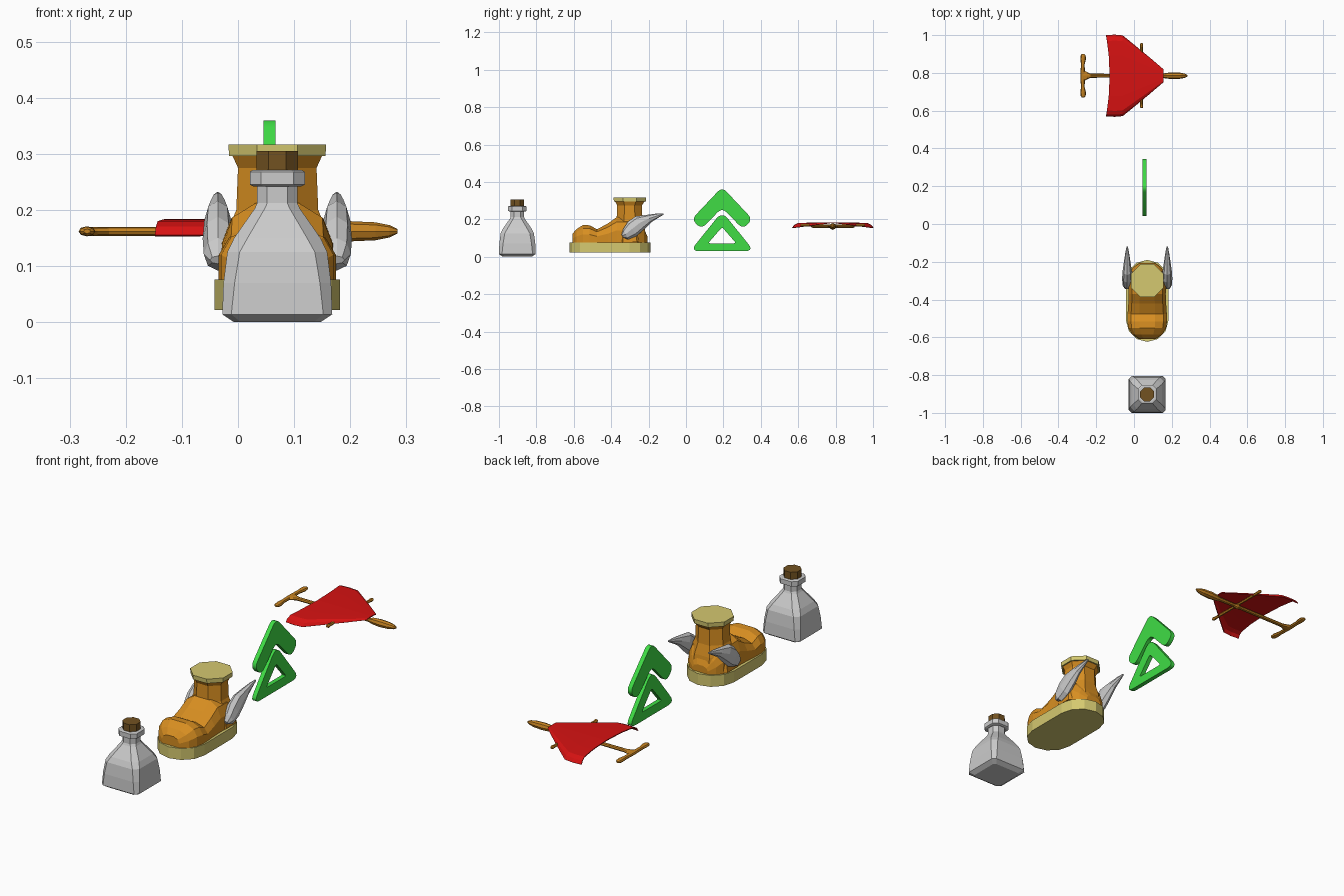
import bpy, bmesh
from math import sin, cos, pi
from mathutils import Vector

if "Cube" in bpy.data.objects:
    bpy.data.objects.remove(bpy.data.objects["Cube"])

def material(name, rgb):
    m = bpy.data.materials.new(name)
    m.diffuse_color = (*rgb, 1)
    m.use_nodes = True
    m.node_tree.nodes["Principled BSDF"].inputs["Base Color"].default_value = m.diffuse_color
    return m

LEATHER = material("orange_leather", (0.68, 0.27, 0.015))
TRIM = material("pale_trim", (0.66, 0.58, 0.16))
CORK = material("cork", (0.17, 0.085, 0.015))
GREEN = material("green", (0.05, 0.72, 0.06))
RED = material("red_cloth", (0.68, 0.006, 0.006))
WOOD = material("wood", (0.55, 0.22, 0.015))

def finish(name, bm, mat=None):
    bmesh.ops.recalc_face_normals(bm, faces=bm.faces)
    me = bpy.data.meshes.new(name)
    bm.to_mesh(me)
    bm.free()
    ob = bpy.data.objects.new(name, me)
    bpy.context.collection.objects.link(ob)
    if mat:
        me.materials.append(mat)
    return ob

def loft(name, rings, mat=None):
    """Skin equal-length closed rings and cap both ends."""
    bm = bmesh.new()
    vs = [[bm.verts.new(p) for p in r] for r in rings]
    n = len(vs[0])
    for a, b in zip(vs, vs[1:]):
        for i in range(n):
            j = (i + 1) % n
            bm.faces.new((a[i], a[j], b[j], b[i]))
    bm.faces.new(vs[0])
    bm.faces.new(vs[-1])
    return finish(name, bm, mat)

def square(cx, cy, z, h, c):
    """Square ring with chamfered corners."""
    k = h - c
    return [Vector((cx + x, cy + y, z)) for x, y in
            ((h, -k), (h, k), (k, h), (-k, h), (-h, k), (-h, -k), (-k, -h), (k, -h))]

def oval(cx, cy, z, rx, ry, n=8):
    """Flat-sided oval ring, scaled so the flats reach the radii."""
    s = 1 / cos(pi / n)
    return [Vector((cx + s * rx * cos((2 * i + 1) * pi / n),
                    cy + s * ry * sin((2 * i + 1) * pi / n), z)) for i in range(n)]

def rod(name, axis, stations, mat, n=8):
    """Round bar along x or y; stations are (x, y, z, horizontal r, vertical r)."""
    rings = []
    for x, y, z, rh, rv in stations:
        ring = []
        for i in range(n):
            a = 2 * pi * i / n
            h, v = rh * cos(a), rv * sin(a)
            ring.append((x, y + h, z + v) if axis == 'x' else (x + h, y, z + v))
        rings.append(ring)
    return loft(name, rings, mat)

CX = 0.07

# Bottle: chamfered square body, neck, lip and cork
BY = -0.902
loft("bottle_body", [square(CX, BY, z, h, c) for z, h, c in
     ((0, .077, .012), (.014, .098, .016), (.07, .096, .02), (.125, .089, .022), (.15, .077, .024),
      (.203, .040, .018), (.212, .036, .018), (.25, .036, .018))])
loft("bottle_lip", [square(CX, BY, z, h, .02) for z, h in
     ((.242, .043), (.245, .049), (.268, .049), (.271, .044))])
loft("cork", [oval(CX, BY, z, r, r) for z, r in ((.25, .037), (.305, .037))], CORK)

# Boot sole: stadium outline
def stadium(z, r, half, cy):
    return [Vector((CX + r * cos(a), cy + s * half + r * sin(a), z))
            for s, start in ((1, 0), (-1, pi)) for a in (start + i * pi / 6 for i in range(7))]
loft("boot_sole", [stadium(z, .112, .105, -.407) for z in (.022, .076)], TRIM)

# Boot foot: arched sections from toe to heel (y, half width, height)
foot = []
for y, w, h in ((-.608, .045, .122), (-.585, .08, .148), (-.55, .1, .17), (-.515, .105, .168),
                (-.476, .104, .147), (-.42, .1, .176), (-.37, .098, .212), (-.3, .1, .21),
                (-.25, .09, .19), (-.225, .07, .15), (-.207, .04, .11)):
    d = h - .07
    foot.append([(CX + w * x, y, .07 + d * z) for x, z in
                 ((-1, 0), (-1, .5), (-.82, .82), (-.4, 1), (.4, 1), (.82, .82), (1, .5), (1, 0))])
loft("boot_foot", foot, LEATHER)

# Boot shaft and collar
loft("boot_shaft", [oval(CX, y, z, rx, ry) for z, y, rx, ry in
     ((.08, -.30, .105, .09), (.15, -.302, .094, .082), (.2, -.302, .073, .069),
      (.275, -.302, .070, .066), (.297, -.3, .08, .08))], LEATHER)
loft("boot_collar", [oval(CX, -.3, z, r, r) for z, r in ((.296, .086), (.317, .087))], TRIM)

# Boot wings: lens sections between an upper and a lower edge
wing = [((-.345, .118), (-.338, .104), .014), ((-.335, .15), (-.31, .092), .025),
        ((-.31, .188), (-.265, .11), .027), ((-.27, .216), (-.222, .148), .024),
        ((-.21, .224), (-.185, .185), .017), ((-.155, .231), (-.15, .207), .01),
        ((-.12, .232), (-.121, .224), .004)]
for side, label in ((-1, "left"), (1, "right")):
    rings = []
    for up, lo, t in wing:
        ring = []
        for i in range(8):
            a = pi * i / 4
            k = .5 + .5 * cos(a)
            ring.append((CX + side * (.106 + t * sin(a)),
                         lo[0] + (up[0] - lo[0]) * k, lo[1] + (up[1] - lo[1]) * k))
        rings.append(ring)
    loft("boot_wing_" + label, rings)

# Green arrow: rounded outlines filled and extruded along x
def rounded(pts, r, steps=5):
    out = []
    if not r:
        return [Vector(p) for p in pts]
    for i, p in enumerate(pts):
        p, a, b = Vector(p), Vector(pts[i - 1]), Vector(pts[(i + 1) % len(pts)])
        s, e = p + (a - p).normalized() * r, p + (b - p).normalized() * r
        for k in range(steps + 1):
            t = k / steps
            out.append(s * (1 - t) ** 2 + p * 2 * t * (1 - t) + e * t * t)
    return out

def plate(name, outlines, x, thick, mat):
    cu = bpy.data.curves.new(name + "_outline", 'CURVE')
    cu.dimensions, cu.fill_mode, cu.extrude = '2D', 'BOTH', thick / 2
    for pts in outlines:
        sp = cu.splines.new('POLY')
        sp.points.add(len(pts) - 1)
        for q, p in zip(sp.points, pts):
            q.co = (p.x, p.y, 0, 1)
        sp.use_cyclic_u = True
    tmp = bpy.data.objects.new(name + "_tmp", cu)
    bpy.context.collection.objects.link(tmp)
    bpy.context.view_layer.update()
    me = bpy.data.meshes.new_from_object(tmp)
    bpy.data.objects.remove(tmp)
    ob = bpy.data.objects.new(name, me)
    bpy.context.collection.objects.link(ob)
    ob.location.x = x
    ob.rotation_euler = (pi / 2, 0, pi / 2)
    me.materials.clear()
    me.materials.append(mat)

plate("arrow_triangle", [rounded([(.022, .03), (.364, .03), (.193, .242)], .05),
                         rounded([(.118, .072), (.268, .072), (.193, .158)], .012)], .056, .021, GREEN)
plate("arrow_chevron", [rounded([(.193, .373), (.03, .200), (.082, .148), (.193, .262),
                                 (.304, .148), (.356, .200)], .035)], .056, .021, GREEN)

# Glider sail: grid with tips drooping, thickened
GY = .785
span = ((-1, .027), (-.95, .012), (-.86, .003), (-.5, 0), (0, -.001),
        (.5, 0), (.86, .003), (.95, .012), (1, .027))
bm = bmesh.new()
grid = []
for x, w, bow in ((.155, .033, 0), (.08, .097, 0), (0, .163, 0), (-.06, .212, 0),
                  (-.095, .216, .008), (-.129, .213, .019)):
    grid.append([bm.verts.new((x - bow * v * v, GY + w * v, .181 - d * w / .215)) for v, d in span])
for a, b in zip(grid, grid[1:]):
    for i in range(len(span) - 1):
        bm.faces.new((a[i], a[i + 1], b[i + 1], b[i]))
sail = finish("glider_sail", bm, RED)
mod = sail.modifiers.new("thickness", 'SOLIDIFY')
mod.thickness, mod.offset = .004, 0

# Glider frame: keel with nose, cross bar and tail handle
rod("glider_keel", 'x', [(x, GY, .162, h, v) for x, h, v in
    ((-.27, .032, .008), (-.25, .02, .008), (-.23, .011, .008), (.02, .009, .008), (.04, .015, .013),
     (.06, .009, .008), (.145, .01, .01), (.165, .014, .016), (.2, .018, .018), (.245, .016, .016),
     (.27, .011, .011), (.284, .004, .004))], WOOD)
rod("glider_cross_bar", 'y', [(.04, GY + o, .168, r, r) for o, r in
    ((-.172, .005), (-.165, .009), (-.15, .007), (0, .006), (.15, .007), (.165, .009), (.172, .005))], WOOD, 6)
rod("glider_tail_handle", 'y', [(-.27 + dx, GY + o, .162, r, v) for o, dx, r, v in
    ((-.116, .001, .006, .004), (-.108, .001, .013, .008), (-.09, .001, .015, .009), (-.06, -.001, .01, .008),
     (0, -.002, .012, .008), (.06, -.001, .01, .008), (.09, .001, .015, .009), (.108, .001, .013, .008),
     (.116, .001, .006, .004))], WOOD)
